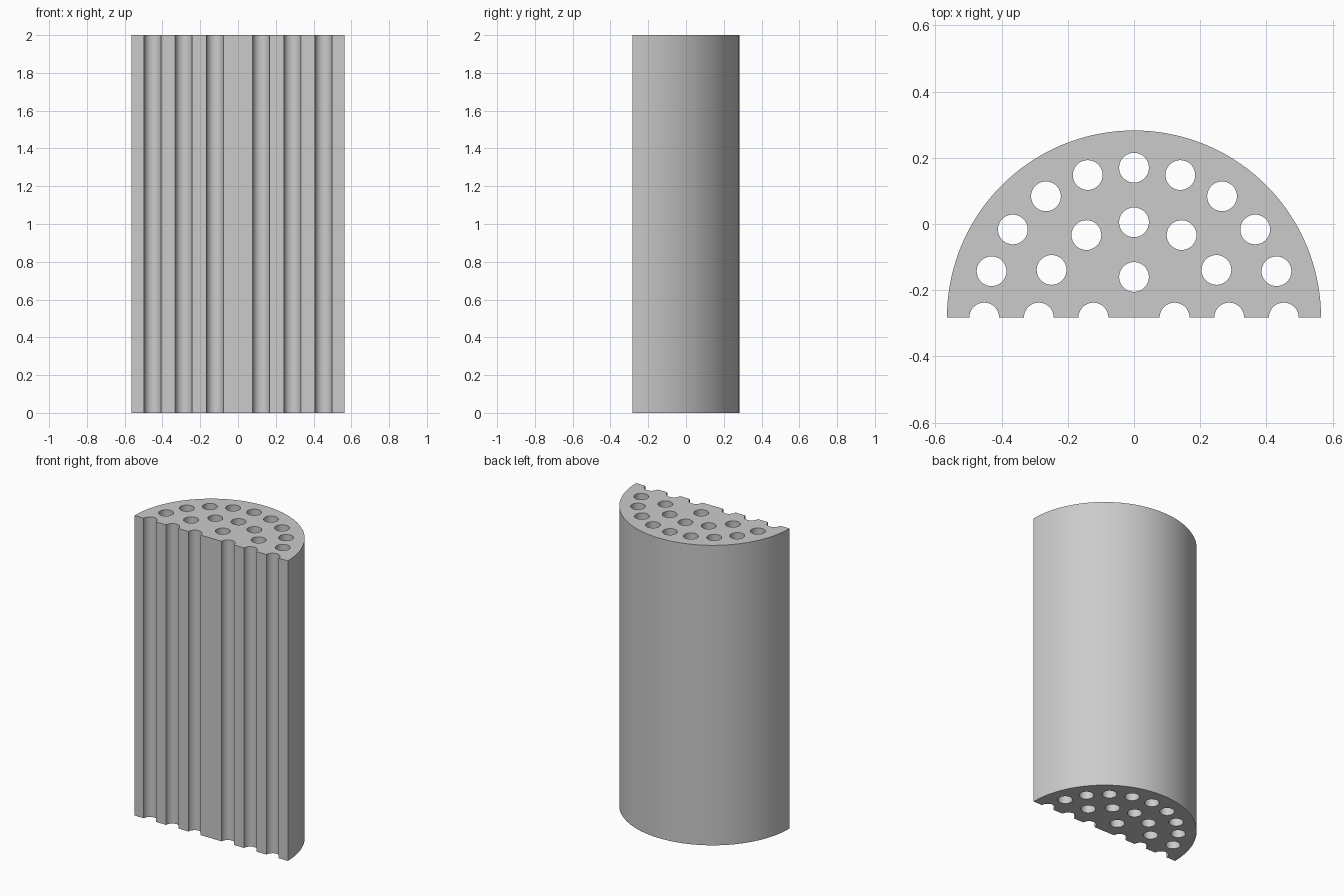
import bpy, bmesh, math

if "Cube" in bpy.data.objects:
    bpy.data.objects.remove(bpy.data.objects["Cube"])

R, CY, H = 0.565, -0.2825, 2.0      # half-disc radius, flat-face y, height
HOLE = 0.045
RINGS = [(0.4525, 18), (0.2875, 30), (0.1225, 90)]   # ring radius, hole spacing in degrees


def arc(cx, cy, r, a0, a1, n):
    """Points along an arc, both ends included."""
    return [(cx + r * math.cos(math.radians(a0 + (a1 - a0) * i / n)),
             cy + r * math.sin(math.radians(a0 + (a1 - a0) * i / n))) for i in range(n + 1)]


# Outline: round back, then the flat front with half-hole grooves
outline = arc(0, CY, R, 0, 180, 72)
for x in sorted(s * r for r, _ in RINGS for s in (-1, 1)):
    outline += arc(x, CY, HOLE, 180, 0, 18)

# Through holes, in three concentric rings
loops = [outline]
for r, step in RINGS:
    for a in range(step, 180, step):
        t = math.radians(a)
        loops.append(arc(r * math.cos(t), CY + r * math.sin(t), HOLE, 0, 360, 36)[:-1])

# Fill the section and extrude it upward
bm = bmesh.new()
edges = []
for pts in loops:
    vs = [bm.verts.new((x, y, 0)) for x, y in pts]
    edges += [bm.edges.new((vs[i - 1], vs[i])) for i in range(len(vs))]
bmesh.ops.triangle_fill(bm, edges=edges, use_beauty=True, use_dissolve=False, normal=(0, 0, 1))
ext = bmesh.ops.extrude_face_region(bm, geom=bm.faces[:], use_keep_orig=True)
top = [g for g in ext["geom"] if isinstance(g, bmesh.types.BMVert)]
bmesh.ops.translate(bm, verts=top, vec=(0, 0, H))
bmesh.ops.recalc_face_normals(bm, faces=bm.faces[:])

mesh = bpy.data.meshes.new("perforated_half_cylinder")
bm.to_mesh(mesh)
bm.free()
block = bpy.data.objects.new("perforated_half_cylinder", mesh)
bpy.context.collection.objects.link(block)

# Plain grey
grey = bpy.data.materials.new("light grey")
grey.diffuse_color = (0.6, 0.6, 0.6, 1)
grey.use_nodes = True
grey.node_tree.nodes["Principled BSDF"].inputs["Base Color"].default_value = grey.diffuse_color
mesh.materials.append(grey)

bpy.context.view_layer.objects.active = block
block.select_set(True)
bpy.ops.object.shade_smooth_by_angle(angle=math.radians(30))
